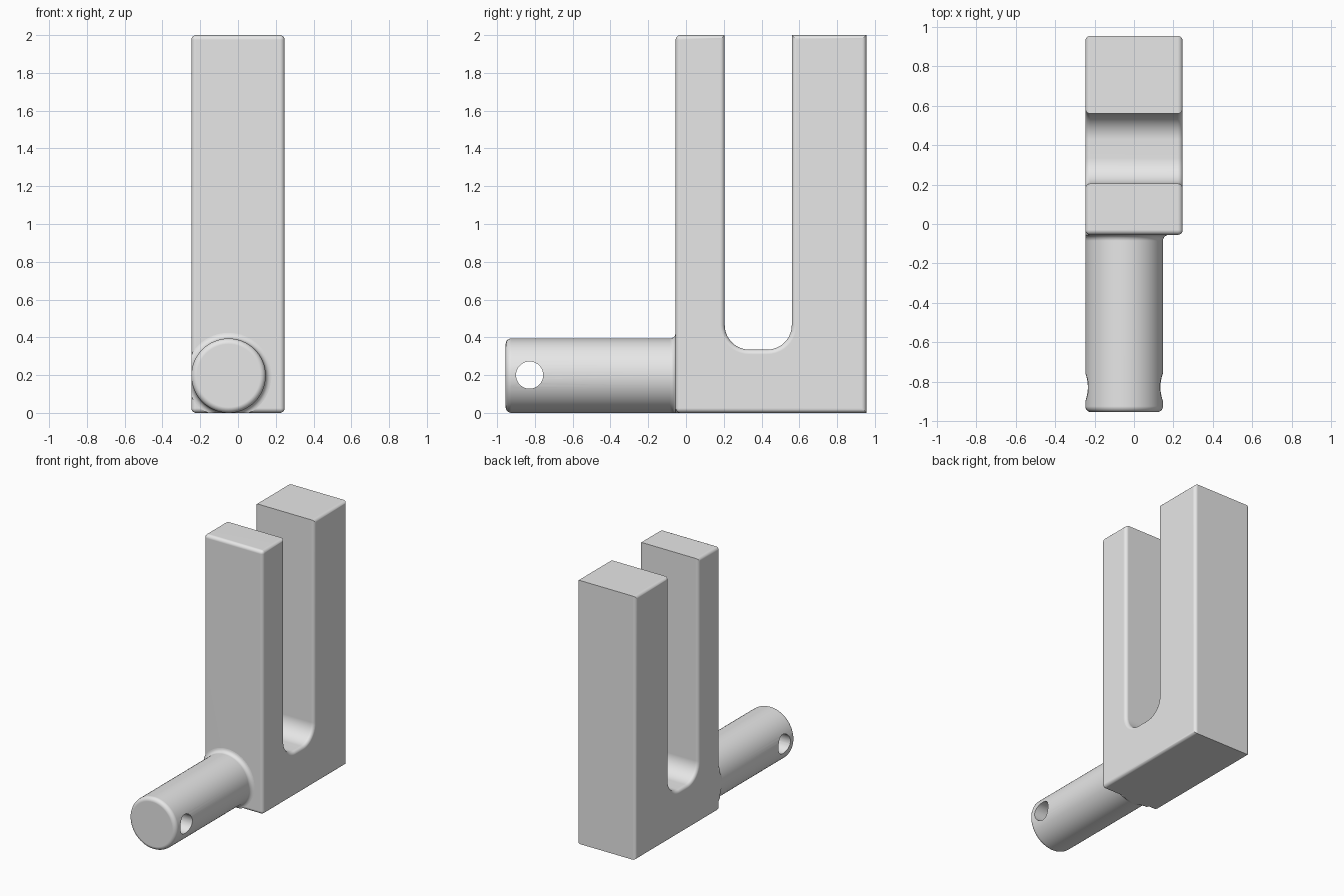
import bpy, bmesh, math
from mathutils import Vector, Matrix

HALF_X, FRONT, BACK, TOP = 0.247, -0.055, 0.955, 2.0
PIN_X, PIN_R = -0.05, 0.197

if "Cube" in bpy.data.objects:
    bpy.data.objects.remove(bpy.data.objects["Cube"], do_unlink=True)

grey = bpy.data.materials.new("light_grey")
grey.use_nodes = True
grey.diffuse_color = (0.8, 0.8, 0.8, 1)
grey.node_tree.nodes["Principled BSDF"].inputs["Base Color"].default_value = (0.8, 0.8, 0.8, 1)


def make_object(name, bm):
    bmesh.ops.recalc_face_normals(bm, faces=bm.faces)
    mesh = bpy.data.meshes.new(name)
    bm.to_mesh(mesh)
    bm.free()
    mesh.materials.append(grey)
    obj = bpy.data.objects.new(name, mesh)
    bpy.context.collection.objects.link(obj)
    return obj


def activate(obj):
    bpy.ops.object.select_all(action='DESELECT')
    obj.select_set(True)
    bpy.context.view_layer.objects.active = obj


def smooth(obj):
    activate(obj)
    bpy.ops.object.shade_smooth_by_angle(angle=math.radians(35))
    mod = obj.modifiers.new("flat_face_normals", 'WEIGHTED_NORMAL')
    mod.keep_sharp = True


def arc(cy, cz, radius, start, end, steps):
    angles = [math.radians(start + (end - start) * i / steps) for i in range(steps + 1)]
    return [(cy + radius * math.cos(a), cz + radius * math.sin(a)) for a in angles]


# Forked body: side profile with a round-bottomed slot, extruded across x
slot_front, slot_back, slot_floor, slot_r = 0.205, 0.56, 0.335, 0.13
profile = [(FRONT, 0), (BACK, 0), (BACK, TOP), (slot_back, TOP)]
profile += arc(slot_back - slot_r, slot_floor + slot_r, slot_r, 0, -90, 10)
profile += arc(slot_front + slot_r, slot_floor + slot_r, slot_r, 270, 180, 10)
profile += [(slot_front, TOP), (FRONT, TOP)]

bm = bmesh.new()
side = bm.faces.new([bm.verts.new((-HALF_X, y, z)) for y, z in profile])
extruded = bmesh.ops.extrude_face_region(bm, geom=[side])["geom"]
bmesh.ops.translate(bm, vec=Vector((2 * HALF_X, 0, 0)),
                    verts=[v for v in extruded if isinstance(v, bmesh.types.BMVert)])
bmesh.ops.recalc_face_normals(bm, faces=bm.faces)


# Round the outlines of both sides and the whole front face
def is_rounded(edge):
    a, b = (v.co for v in edge.verts)
    on_side = abs(a.x - b.x) < 1e-4
    on_front = abs(a.y - FRONT) < 1e-4 and abs(b.y - FRONT) < 1e-4
    return on_side or on_front


bmesh.ops.bevel(bm, geom=[e for e in bm.edges if is_rounded(e)], offset=0.025,
                offset_type='OFFSET', segments=5, profile=0.5, affect='EDGES',
                clamp_overlap=True)
smooth(make_object("forked_body", bm))

# Pin: lathed profile with a rounded tip and a flared root
tip_y, tip_r, root_r = -BACK, 0.03, 0.03
rings = arc(tip_y + tip_r, PIN_R - tip_r, tip_r, 180, 90, 5)
rings += arc(FRONT - root_r, PIN_R + root_r, root_r, -90, 0, 6)
rings.append((FRONT + 0.025, PIN_R + root_r))

bm = bmesh.new()
count = 64
loops = []
for y, r in rings:
    loop = []
    for i in range(count):
        a = math.tau * i / count
        # The flare stops flush with the side and the underside of the body
        x = max(PIN_X + r * math.cos(a), -HALF_X)
        z = max(PIN_R + r * math.sin(a), 0)
        loop.append(bm.verts.new((x, y, z)))
    loops.append(loop)
for lower, upper in zip(loops, loops[1:]):
    for i in range(count):
        j = (i + 1) % count
        bm.faces.new((lower[i], lower[j], upper[j], upper[i]))
bm.faces.new(loops[0])
bm.faces.new(loops[-1])
pin = make_object("pin", bm)

# Cross hole through the pin
bm = bmesh.new()
bmesh.ops.create_cone(bm, cap_ends=True, segments=40, radius1=0.072, radius2=0.072, depth=1,
                      matrix=Matrix.Translation((PIN_X, -0.828, 0.2))
                      @ Matrix.Rotation(math.pi / 2, 4, 'Y'))
cutter = make_object("hole_cutter", bm)
cutter.hide_render = True
activate(pin)
cut = pin.modifiers.new("cross_hole", 'BOOLEAN')
cut.operation, cut.solver, cut.object = 'DIFFERENCE', 'EXACT', cutter
bpy.ops.object.modifier_apply(modifier=cut.name)
bpy.data.objects.remove(cutter, do_unlink=True)
smooth(pin)
